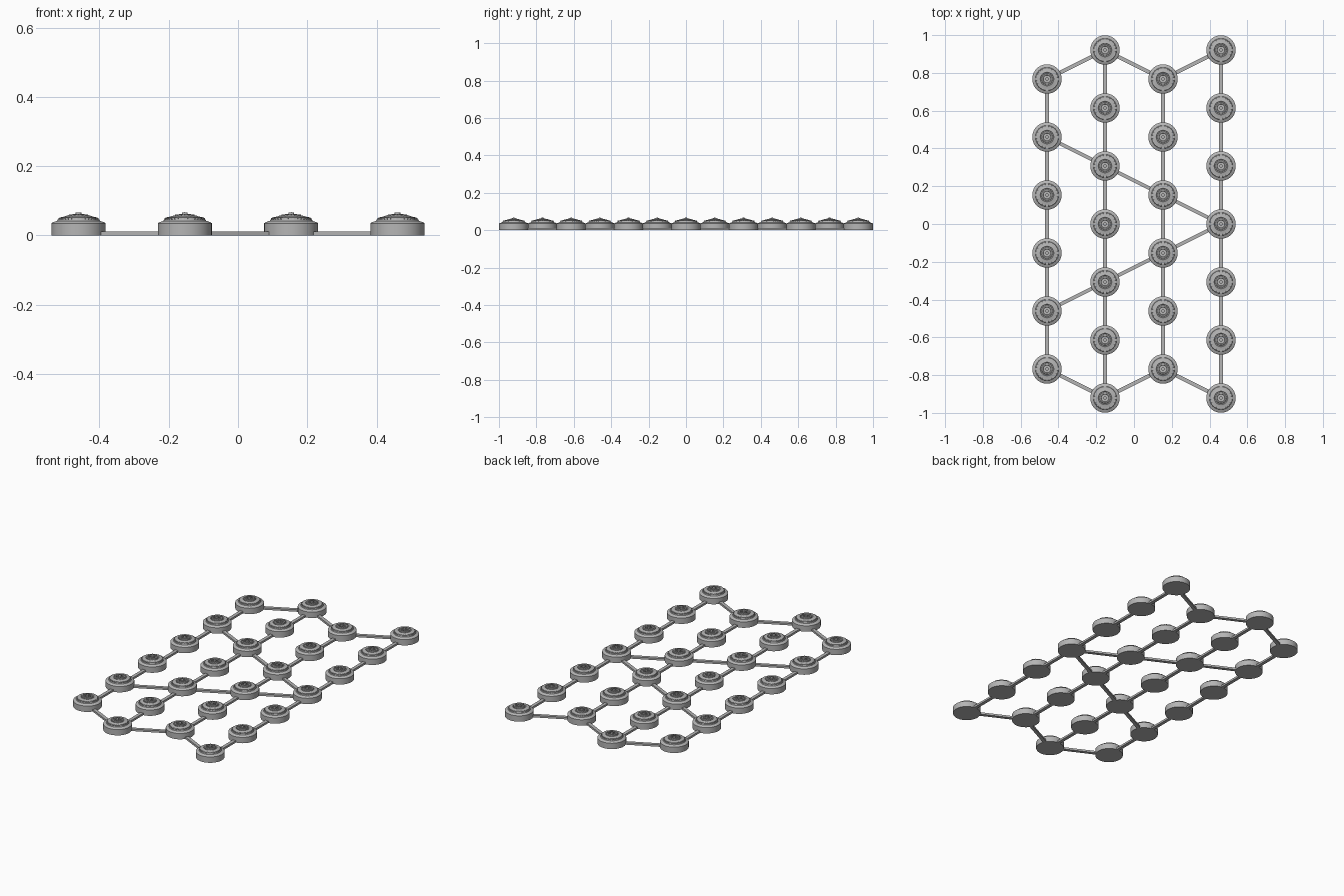
import bpy, bmesh
from math import pi, cos, sin, atan2
from mathutils import Matrix, Vector

cube = bpy.data.objects.get("Cube")
if cube:
    bpy.data.objects.remove(cube, do_unlink=True)

grey = bpy.data.materials.new("plain_grey")
grey.use_nodes = True
grey.diffuse_color = (0.46, 0.46, 0.46, 1)
grey.node_tree.nodes["Principled BSDF"].inputs["Base Color"].default_value = grey.diffuse_color

PITCH = 0.307
ROD_W, ROD_H = 0.02, 0.012


def add_object(name, mesh, location=(0, 0, 0)):
    obj = bpy.data.objects.new(name, mesh)
    obj.location = location
    bpy.context.collection.objects.link(obj)
    return obj


def ring_of_blocks(bm, count, radius, z, size):
    # Small raised blocks, each turned to face outward
    for i in range(count):
        turn = Matrix.Rotation(2 * pi * i / count, 4, 'Z')
        place = turn @ Matrix.Translation((radius, 0, z)) @ Matrix.Diagonal((*size, 1))
        bmesh.ops.create_cube(bm, size=1, matrix=place)


def make_pod_mesh():
    # Stepped round body with a sunken groove and a central boss
    profile = [(0, 0), (0.078, 0), (0.078, 0.035), (0.074, 0.038),
               (0.062, 0.042), (0.06, 0.046), (0.056, 0.046), (0.055, 0.052),
               (0.047, 0.053), (0.036, 0.056), (0.033, 0.052), (0.03, 0.052),
               (0.028, 0.06), (0.022, 0.061), (0.02, 0.057), (0.009, 0.057),
               (0.008, 0.066), (0, 0.067)]
    bm = bmesh.new()
    verts = [bm.verts.new((r, 0, z)) for r, z in profile]
    edges = [bm.edges.new(pair) for pair in zip(verts, verts[1:])]
    bmesh.ops.spin(bm, geom=verts + edges, cent=(0, 0, 0), axis=(0, 0, 1),
                   angle=2 * pi, steps=40, use_merge=True)
    bmesh.ops.remove_doubles(bm, verts=bm.verts, dist=0.0001)
    bmesh.ops.recalc_face_normals(bm, faces=bm.faces)
    # Toothed rim, groove ribs and hub bolts
    ring_of_blocks(bm, 32, 0.055, 0.047, (0.006, 0.005, 0.008))
    ring_of_blocks(bm, 16, 0.0315, 0.054, (0.006, 0.005, 0.007))
    ring_of_blocks(bm, 8, 0.0145, 0.059, (0.006, 0.005, 0.007))
    mesh = bpy.data.meshes.new("pod")
    bm.to_mesh(mesh)
    bm.free()
    mesh.materials.append(grey)
    return mesh


def rod(name, start, end):
    # Flat-bottomed bar lying on the ground between two pods
    a, b = Vector(start), Vector(end)
    span, mid = b - a, (a + b) / 2
    place = (Matrix.Translation((mid.x, mid.y, ROD_H / 2))
             @ Matrix.Rotation(atan2(span.y, span.x), 4, 'Z')
             @ Matrix.Diagonal((span.length, ROD_W, ROD_H, 1)))
    bm = bmesh.new()
    bmesh.ops.create_cube(bm, size=1, matrix=place)
    mesh = bpy.data.meshes.new(name)
    bm.to_mesh(mesh)
    bm.free()
    mesh.materials.append(grey)
    add_object(name, mesh)


# Four staggered columns of pods, each joined by a long rod
pod_mesh = make_pod_mesh()
columns = [(-1.5 + i) * PITCH for i in range(4)]
counts = [6, 7, 6, 7]
tops = [(n - 1) / 2 * PITCH for n in counts]
pods = []
for c, (x, n, top) in enumerate(zip(columns, counts, tops)):
    for r in range(n):
        pods.append(add_object(f"pod_{c + 1}_{r + 1}", pod_mesh, (x, top - r * PITCH, 0)))
    rod(f"column_rod_{c + 1}", (x, -top), (x, top))

# Zigzag end rods and the diagonal pair, mirrored front to back
for side, label in ((1, "back"), (-1, "front")):
    for c in range(3):
        rod(f"{label}_end_rod_{c + 1}", (columns[c], side * tops[c]),
            (columns[c + 1], side * tops[c + 1]))
    rod(f"{label}_diagonal_rod", (columns[0], side * 1.5 * PITCH), (columns[3], 0))

# Smooth the round walls while keeping the steps crisp
bpy.ops.object.select_all(action='DESELECT')
pods[0].select_set(True)
bpy.context.view_layer.objects.active = pods[0]
bpy.ops.object.shade_smooth_by_angle(angle=pi / 9)
